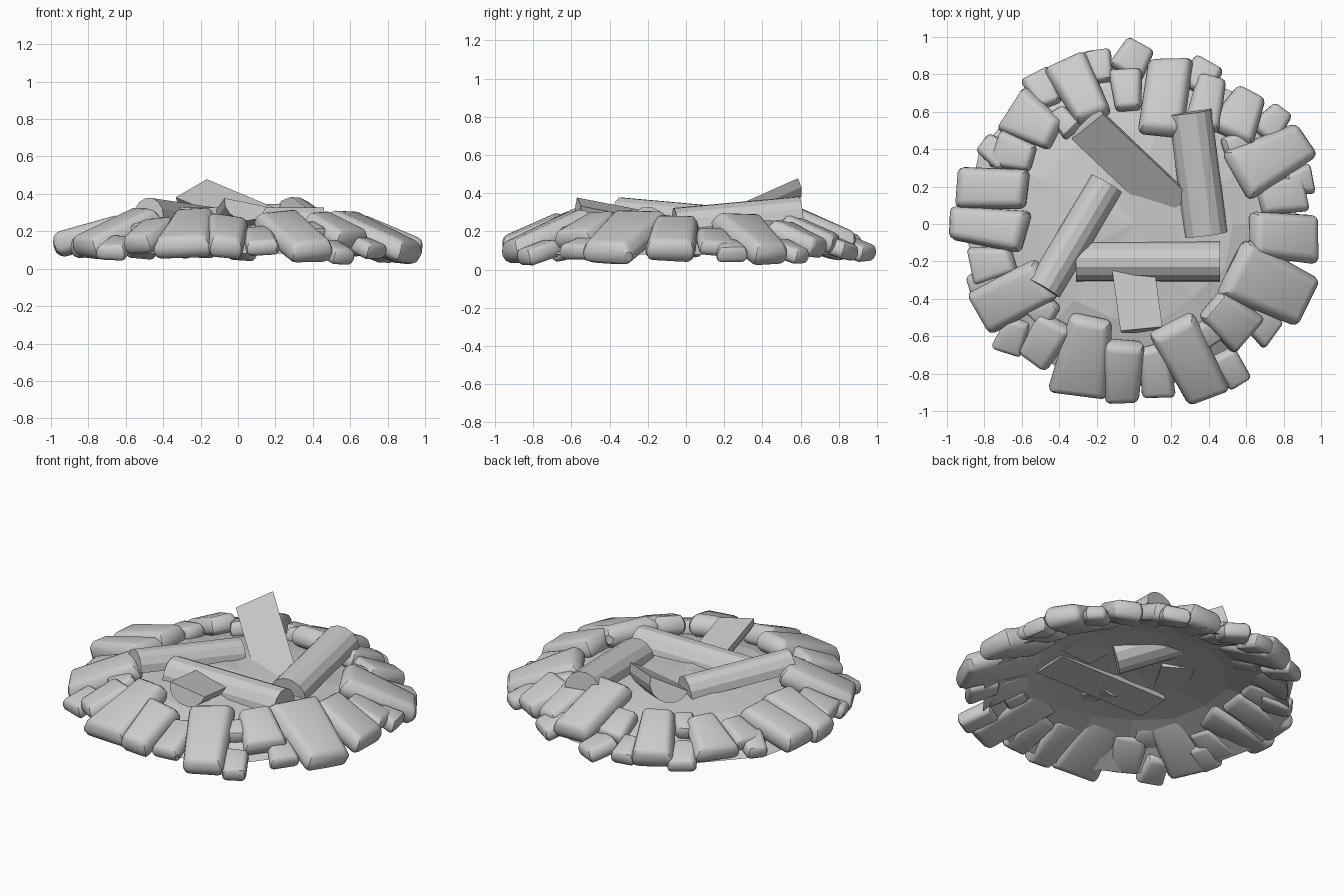
import bpy, bmesh, random
from math import radians, sin, cos, pi, hypot
from mathutils import Matrix, Vector

if "Cube" in bpy.data.objects:
    bpy.data.objects.remove(bpy.data.objects["Cube"])

random.seed(4)


def finish(name, bm):
    bmesh.ops.recalc_face_normals(bm, faces=bm.faces)
    me = bpy.data.meshes.new(name)
    bm.to_mesh(me)
    bm.free()
    ob = bpy.data.objects.new(name, me)
    bpy.context.collection.objects.link(ob)
    return ob


# Ground mound: open-bottomed faceted dome
bm = bmesh.new()
N = 14
rings = []
for r, z in ((0.9, 0.08), (0.74, 0.155), (0.53, 0.215), (0.28, 0.24)):
    ring = []
    for i in range(N):
        a = 2 * pi * i / N
        rr = r + random.uniform(-0.03, 0.02)
        zz = z if r > 0.8 else z + random.uniform(-0.012, 0.012)
        ring.append(bm.verts.new((rr * cos(a), rr * sin(a), zz)))
    rings.append(ring)
top = bm.verts.new((0, 0, 0.25))
for i in range(N):
    j = (i + 1) % N
    for a, b in zip(rings, rings[1:]):
        bm.faces.new((a[i], a[j], b[j], b[i]))
    bm.faces.new((rings[-1][i], rings[-1][j], top))
finish("ground_mound", bm)


# Rounded irregular stone, local x pointing outward and down the slope
def stone(name, x, y, length, width, ang, thick, tilt, lift):
    z = 0.08 + (0.88 - hypot(x, y)) * 0.46 + lift
    u = random.uniform
    t = u(-0.14, 0.14)                      # one end narrower than the other
    base = [(sx * u(.44, .53), sy * (.49 + t * sx) * u(.9, 1.04))
            for sx, sy in ((1, 1), (-1, 1), (-1, -1), (1, -1))]
    bm = bmesh.new()
    for h, s in ((-.5, .8), (-.05, 1), (.5, .76)):
        for bx, by in base:
            bm.verts.new((bx * length * (1 - (1 - s) * .6) * u(.97, 1.03),
                          by * width * s * u(.97, 1.03), h * thick * u(.9, 1.1)))
    bmesh.ops.convex_hull(bm, input=bm.verts[:])
    bmesh.ops.dissolve_limit(bm, angle_limit=radians(12), verts=bm.verts[:], edges=bm.edges[:])
    bmesh.ops.bevel(bm, geom=bm.edges[:], offset=min(thick, width) * 0.2,
                    segments=2, profile=0.5, affect='EDGES', clamp_overlap=True)
    bm.transform(Matrix.Translation((x, y, z)) @ Matrix.Rotation(radians(ang), 4, 'Z')
                 @ Matrix.Rotation(radians(tilt), 4, 'Y')
                 @ Matrix.Rotation(radians(u(-5, 5)), 4, 'X'))
    ob = finish(name, bm)
    bpy.ops.object.select_all(action='DESELECT')
    ob.select_set(True)
    bpy.context.view_layer.objects.active = ob
    bpy.ops.object.shade_smooth_by_angle(angle=radians(35))


# Large ring stones: x, y, length, width, heading
large = [
    (-.29, .72, .43, .25, 118), (.17, .69, .46, .26, 83), (-.54, .54, .33, .25, 148),
    (-.75, .19, .41, .24, 178), (-.78, -.02, .45, .22, 174), (-.66, -.39, .47, .28, 208),
    (-.26, -.70, .50, .30, 262), (-.06, -.79, .36, .22, 268), (.30, -.73, .49, .28, 297),
    (.73, -.33, .50, .36, 333), (.80, -.07, .41, .28, 355), (.73, .35, .50, .28, 28),
    (.57, .59, .30, .25, 63), (.39, .65, .34, .19, 78), (-.48, -.63, .31, .22, 238),
    (.51, -.51, .30, .25, 320)]
for i, (x, y, l, w, a) in enumerate(large):
    flat = i in (3, 4)
    stone(f"large_stone_{i + 1}", x, y, l, w, a, 0.13 if l > .35 else 0.11,
          15 if flat else 23, 0.052)

# Small stones filling the gaps
small = [
    (-.64, .38, .25, .20, 162), (-.76, -.21, .26, .20, 190), (.12, -.79, .32, .19, 277),
    (.79, .15, .28, .20, 10), (-.04, .72, .25, .18, 95), (-.18, .84, .20, .15, 100),
    (-.01, .88, .20, .20, 60), (.36, .79, .19, .20, 60), (-.49, .72, .21, .17, 115),
    (-.65, -.60, .21, .17, 250), (.52, -.77, .21, .16, 300), (.68, -.54, .20, .18, 320),
    (.74, .54, .21, .17, 50), (.56, .42, .18, .15, 20), (-.80, -.31, .20, .14, 200),
    (-.37, .55, .17, .13, 130), (.88, .23, .16, .15, 10), (-.74, .39, .20, .16, 145),
    (-.48, -.46, .17, .15, 225), (.40, -.58, .15, .12, 300)]
for i, (x, y, l, w, a) in enumerate(small):
    stone(f"small_stone_{i + 1}", x, y, l, w, a, 0.09, 18, 0.032)


# Half log: p, q are the flat-face centre line ends; bulge is the round side
def half_log(name, p, q, radius, depth, bulge, sides=7):
    p, q, bulge = Vector(p), Vector(q), Vector(bulge)
    d = (q - p).normalized()
    up = (bulge - d * bulge.dot(d)).normalized()
    side = d.cross(up)
    bm = bmesh.new()
    a, b = [[bm.verts.new(c + side * radius * cos(pi * i / sides)
                          + up * depth * sin(pi * i / sides))
             for i in range(sides + 1)] for c in (p, q)]
    n = sides + 1
    for i in range(n):
        j = (i + 1) % n
        bm.faces.new((a[i], a[j], b[j], b[i]))
    bm.faces.new(a)
    bm.faces.new(b)
    finish(name, bm)


# Logs lying round side up
half_log("front_log", (-.31, -.2, .205), (.46, -.2, .205), .11, .125, (0, -.05, 1))
half_log("left_log", (-.48, -.345, .275), (-.145, .215, .225), .095, .105, (0, 0, 1))
half_log("right_log", (.30, .6, .275), (.385, -.055, .215), .115, .11, (.05, 0, 1))
# Logs lying split face up
half_log("back_log", (-.25, .52, .43), (.215, .08, .235), .117, .11, (.3, .35, -1))
half_log("short_log", (.04, -.56, .355), (-.01, -.2, .285), .115, .1, (-.2, 0, -1))
